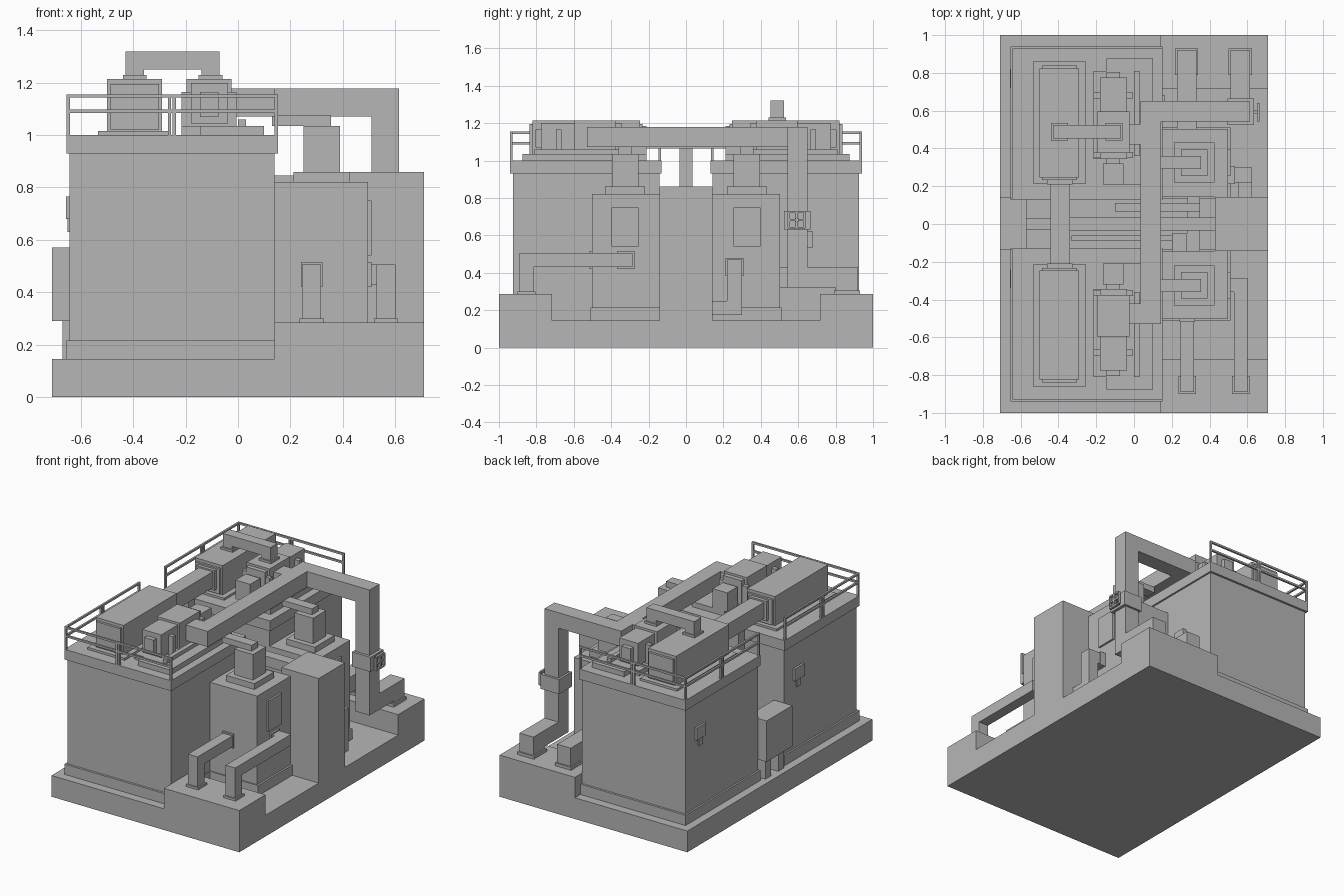
import bpy, bmesh
from mathutils import Matrix, Vector

grey = bpy.data.materials.new("machine grey")
grey.diffuse_color = (0.47, 0.47, 0.47, 1)


def part(name, *boxes, s=1):
    """One object from boxes (x0, x1, y0, y1, z0, z1); s=-1 mirrors to the other side in y."""
    bm = bmesh.new()
    for x0, x1, y0, y1, z0, z1 in boxes:
        y0, y1 = sorted((y0 * s, y1 * s))
        size = Vector((x1 - x0, y1 - y0, z1 - z0))
        mid = Vector((x0 + x1, y0 + y1, z0 + z1)) / 2
        bmesh.ops.create_cube(bm, size=1, matrix=Matrix.Translation(mid) @ Matrix.Diagonal(size.to_4d()))
    me = bpy.data.meshes.new(name)
    bm.to_mesh(me)
    bm.free()
    me.materials.append(grey)
    ob = bpy.data.objects.new(name, me)
    bpy.context.collection.objects.link(ob)
    return ob


# Foundation slab with two raised corners
part("base_slab", (-.71, .71, -1, 1, 0, .145))
for s in (1, -1):
    part("raised_block", (.14, .71, .717, 1, .145, .285), s=s)

# Central control cabinet and the smaller box between the tanks
part("control_cabinet", (.428, .71, -.142, .142, .145, .86))
part("junction_box", (-.71, -.57, -.135, .142, .29, .57))
part("junction_box_legs", *[(-.67, -.61, y - .03, y + .03, .145, .29) for y in (-.07, .07)])

for s, side in ((-1, "front"), (1, "back")):
    # Large tank: plinth, body, roof band
    part(side + "_tank_plinth", (-.655, .145, .13, .94, .145, .215), s=s)
    part(side + "_tank_body", (-.643, .14, .143, .925, .215, .93), s=s)
    part(side + "_tank_roof", (-.655, .152, .13, .94, .93, 1), s=s)

    # Guard rail on the outer end and left side
    r = .013
    rails = []
    for z in (1.085, 1.143):
        rails.append((-.655, .152, .927, .94, z, z + r))
        rails.append((-.655, -.655 + r, .135, .94, z, z + r))
    for x in (-.655, -.268, -.25, .139):
        rails.append((x, x + r, .927, .94, 1, 1.155))
    for y in (.135, .525, .545):
        rails.append((-.655, -.655 + r, y, y + r, 1, 1.155))
    part(side + "_guard_rail", *rails, s=s)

    # Long blower housing with end frames
    part(side + "_blower_pad", (-.535, -.255, .215, .86, 1, 1.015), s=s)
    part(side + "_blower", (-.5, -.29, .247, .822, 1.015, 1.215),
         (-.488, -.302, .232, .838, 1.022, 1.195),
         (-.46, -.325, .21, .235, 1.05, 1.185), s=s)

    # Motor with housing, straps and end box
    part(side + "_motor_pad", (-.145, .1, .21, .875, 1, 1.035), (-.215, -.145, .345, .81, 1, 1.035), s=s)
    part(side + "_motor", (-.18, -.038, .345, .775, 1.045, 1.2),
         (-.197, -.024, .375, .595, 1.035, 1.215),
         (-.145, -.075, .3, .36, 1.07, 1.14), s=s)
    part(side + "_motor_straps", *[(-.215, -.005, y, y + .03, 1.035, 1.165) for y in (.35, .665)],
         (-.145, -.075, .775, .805, 1.07, 1.165), s=s)
    part(side + "_motor_end_box", (-.165, -.055, .21, .32, 1.035, 1.165), s=s)
    part(side + "_motor_side_bar", (0, .03, .36, .81, 1.035, 1.06), s=s)
    part(side + "_motor_outlet", (-.03, .04, .42, .53, 1.072, 1.178), s=s)

    # Small vessel with plinth, stack, feed arm and access panel
    part(side + "_vessel_plinth", (.14, .51, .135, .51, .145, .215), s=s)
    part(side + "_vessel", (.14, .497, .142, .502, .215, .82), s=s)
    part(side + "_vessel_stack", (.212, .427, .22, .432, .82, .86),
         (.25, .39, .255, .395, .86, 1.035), (.13, .355, .292, .36, 1.035, 1.075), s=s)
    part(side + "_vessel_panel", (.497, .51, .255, .397, .54, .75), s=s)

# Duct joining both blowers, and its drop to the cabinet
part("blower_link_duct", (-.443, -.338, -.215, .215, 1.065, 1.175))
part("cabinet_feed_pipe", (-.42, -.35, -.035, .035, .775, 1.065), (-.35, .43, -.035, .035, .775, .845))

# Smaller pipes in the gap between the tanks
part("gap_pipes", (-.1, .35, .065, .11, .6, .645), (-.33, .2, -.09, -.06, .6, .63),
     (.2, .28, -.143, -.05, .58, .65), (.28, .35, -.143, .143, .52, .59),
     (-.58, .43, -.03, .03, .4, .46))

# Arch pipe from the back blower to the back motor
part("arch_pipe", (-.43, -.07, .452, .525, 1.25, 1.32),
     *[(x, x + .07, .452, .525, 1.215, 1.25) for x in (-.43, -.14)],
     *[(x - .01, x + .08, .442, .535, 1.215, 1.23) for x in (-.43, -.14)])

# Main duct: along the roof, across, down and out at the back
part("main_duct", (.035, .142, -.53, .65, 1.072, 1.178), (.142, .615, .543, .65, 1.072, 1.178),
     (.51, .615, .543, .65, .32, 1.072), (.51, .615, .65, .92, .32, .43),
     (.51, .615, .8, .92, .285, .32), (.5, .625, .79, .93, .285, .305))
part("duct_collar", (.495, .635, .525, .665, .63, .73))

# Hand wheel on the collar
y, z, h, t = .592, .682, .043, .012
wheel = [(.65, .665, y - h, y + h, z + d - t / 2, z + d + t / 2) for d in (-h, 0, h)]
wheel += [(.65, .665, y + d - t / 2, y + d + t / 2, z - h, z + h) for d in (-h, 0, h)]
part("hand_wheel", *wheel, (.635, .65, y - .01, y + .01, z - .01, z + .01))

# Back outlet from the vessel
part("back_outlet_pipe", (.228, .33, .5, .92, .32, .43), (.228, .33, .8, .92, .285, .32),
     (.218, .34, .79, .93, .285, .305))
part("tank_side_plate", (.14, .165, .6, .68, .535, .62))

# Front pipes rising from the raised block
part("front_short_pipe", (.245, .318, -.89, -.5, .43, .505), (.245, .318, -.89, -.815, .285, .43),
     (.235, .328, -.9, -.805, .285, .3), (.24, .323, -.515, -.5, .42, .515))
part("front_long_pipe", (.53, .602, -.89, -.285, .43, .505), (.53, .602, -.89, -.815, .285, .43),
     (.52, .612, -.9, -.805, .285, .3), (.497, .53, -.36, -.285, .43, .505),
     (.497, .51, -.37, -.275, .42, .515))

# Drain pipe from the back vessel to the cabinet
part("drain_pipe", (.497, .625, .22, .3, .39, .47), (.55, .625, .22, .3, .175, .39),
     (.55, .625, .142, .22, .175, .25), (.497, .535, .212, .308, .382, .478))

# Gauges on the left tank walls
for y in (.77, -.29):
    part("wall_gauge", (-.657, -.643, y - .05, y + .05, .68, .765), (-.652, -.643, y - .02, y + .02, .63, .68))
